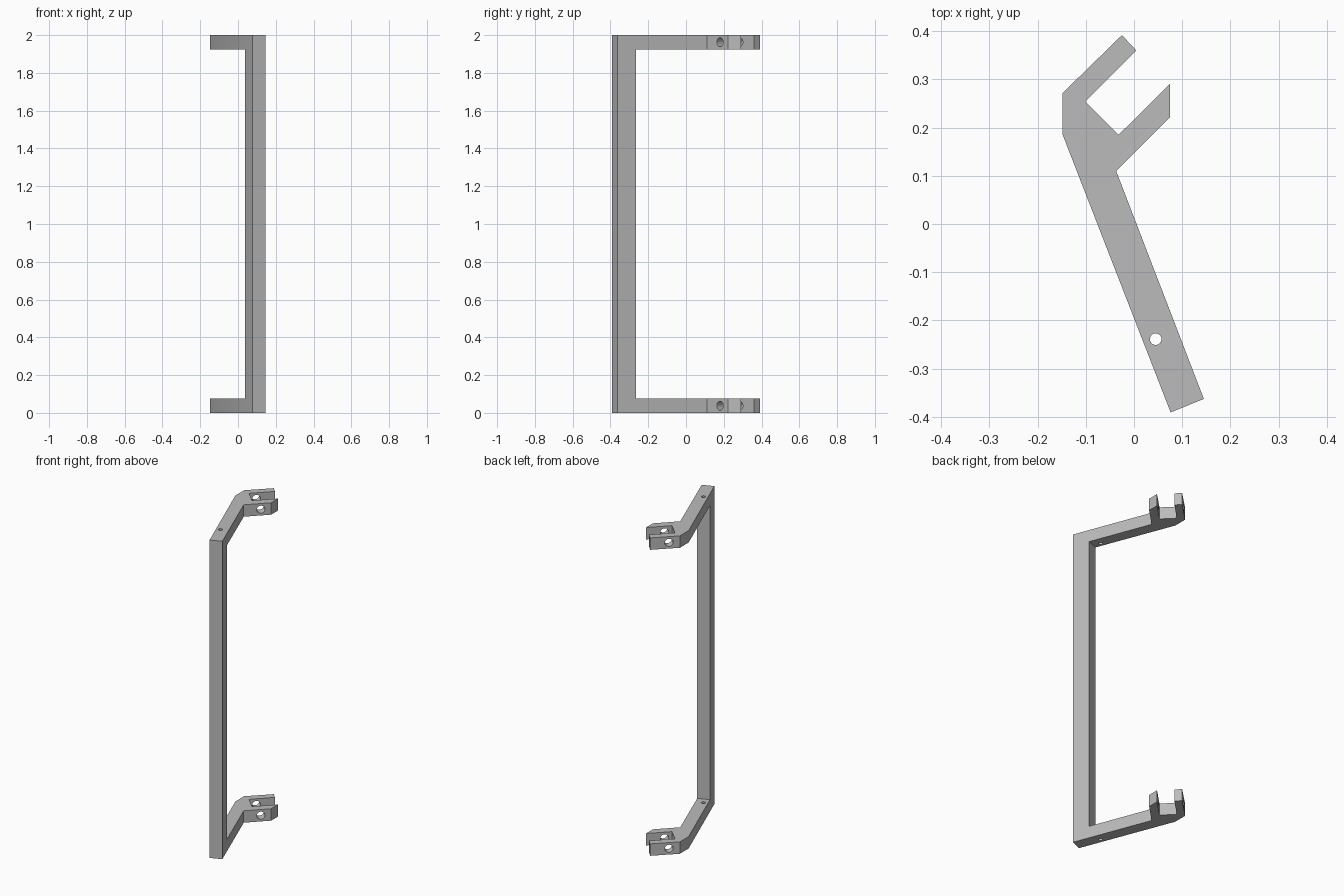
import bpy, bmesh
from math import radians, atan2
from mathutils import Vector, Matrix

cube = bpy.data.objects.get("Cube")
if cube:
    bpy.data.objects.remove(cube, do_unlink=True)

HEIGHT = 2.0
ARM = 0.075          # arm thickness
BAR = 0.105          # depth of the grip bar along the arm

grey = bpy.data.materials.new("satin grey")
grey.use_nodes = True
grey.diffuse_color = (0.5, 0.5, 0.5, 1)
grey.node_tree.nodes["Principled BSDF"].inputs["Base Color"].default_value = (0.5, 0.5, 0.5, 1)


def make_object(name, bm):
    mesh = bpy.data.meshes.new(name)
    bmesh.ops.recalc_face_normals(bm, faces=bm.faces)
    bm.to_mesh(mesh)
    bm.free()
    mesh.materials.append(grey)
    obj = bpy.data.objects.new(name, mesh)
    bpy.context.collection.objects.link(obj)
    return obj


def cut(target, name, bm):
    cutter = make_object(name, bm)
    cutter.hide_render = True
    mod = target.modifiers.new(name, 'BOOLEAN')
    mod.operation = 'DIFFERENCE'
    mod.solver = 'EXACT'
    mod.object = cutter
    bpy.context.view_layer.objects.active = target
    bpy.ops.object.modifier_apply(modifier=name)
    bpy.data.objects.remove(cutter, do_unlink=True)


def cylinder(radius, depth, matrix):
    bm = bmesh.new()
    bmesh.ops.create_cone(bm, cap_ends=True, segments=32, radius1=radius,
                          radius2=radius, depth=depth, matrix=matrix)
    return bm


# Handle frame: forked arm outline extruded to full height
outline = [(-0.025, 0.392), (0.005, 0.36), (-0.101, 0.254), (-0.032, 0.185),
           (0.075, 0.291), (0.075, 0.222), (-0.037, 0.11), (0.145, -0.363),
           (0.076, -0.391), (-0.148, 0.185), (-0.148, 0.272)]
bm = bmesh.new()
base = bm.faces.new([bm.verts.new((x, y, 0)) for x, y in outline])
top = bmesh.ops.extrude_face_region(bm, geom=[base])["geom"]
bmesh.ops.translate(bm, vec=(0, 0, HEIGHT),
                    verts=[v for v in top if isinstance(v, bmesh.types.BMVert)])
frame = make_object("handle_frame", bm)

# Opening between the arms, squared to the grip bar
end_a, end_b = Vector((0.145, -0.363, 0)), Vector((0.076, -0.391, 0))
across = end_a - end_b
angle = atan2(across.y, across.x)
turn = Matrix.Rotation(angle, 4, 'Z')
start = (end_a + end_b) / 2 + turn @ Vector((0, BAR + 1, 0))
bm = bmesh.new()
bmesh.ops.create_cube(bm, size=1, matrix=Matrix.Translation((start.x, start.y, HEIGHT / 2))
                      @ turn @ Matrix.Diagonal((2, 2, HEIGHT - 2 * ARM, 1)))
cut(frame, "opening", bm)

# Screw hole and fork pin hole in each arm
for side, z in (("lower", ARM / 2), ("upper", HEIGHT - ARM / 2)):
    cut(frame, side + "_screw_hole",
        cylinder(0.012, 0.2, Matrix.Translation((0.045, -0.239, z))))
    lie = Matrix.Rotation(radians(45), 4, 'Z') @ Matrix.Rotation(radians(90), 4, 'X')
    cut(frame, side + "_pin_hole",
        cylinder(0.024, 0.5, Matrix.Translation((-0.02, 0.233, z)) @ lie))

bpy.ops.object.select_all(action='DESELECT')
frame.select_set(True)
bpy.context.view_layer.objects.active = frame
bpy.ops.object.shade_smooth_by_angle(angle=radians(30))
